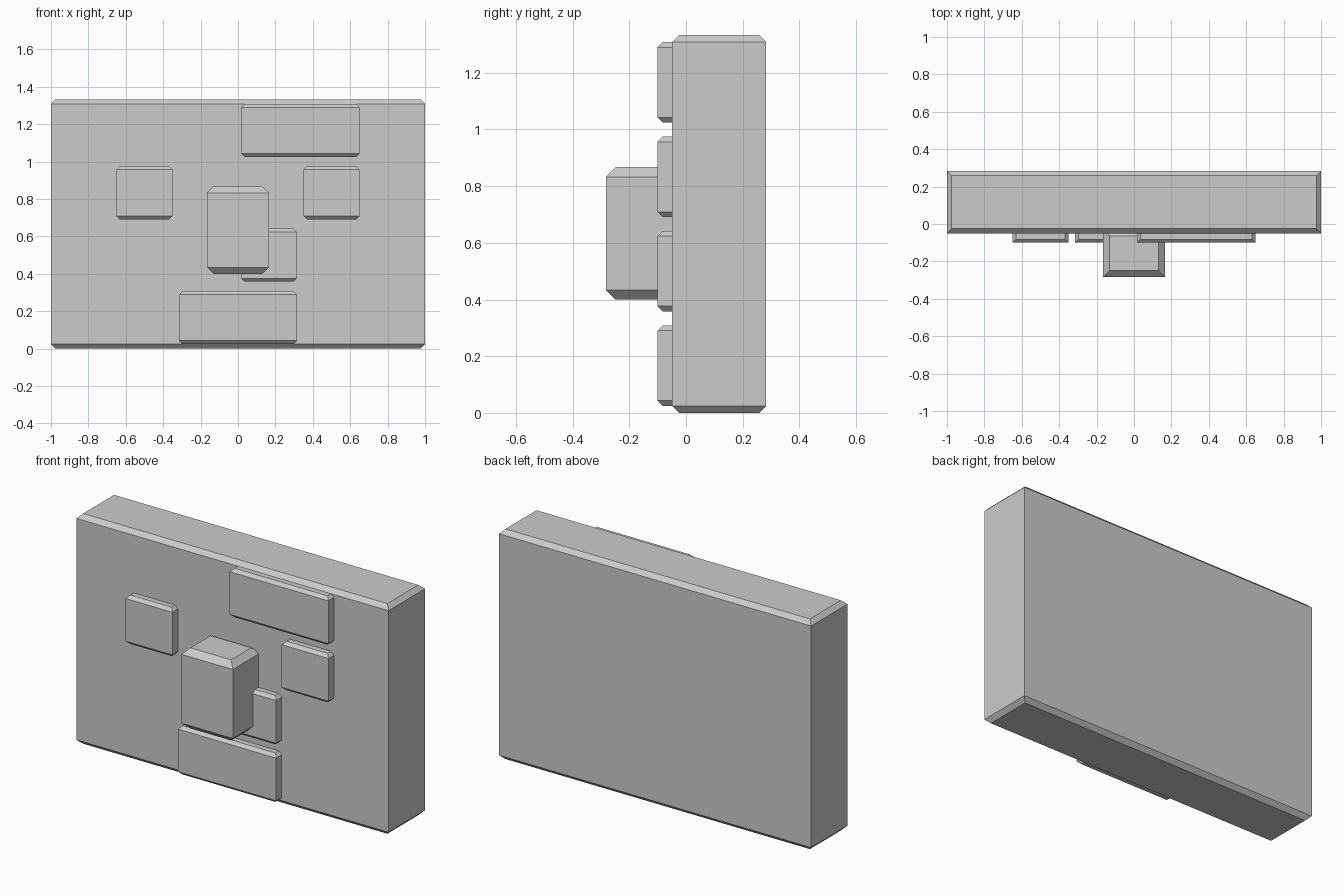
import bpy

if "Cube" in bpy.data.objects:
    bpy.data.objects.remove(bpy.data.objects["Cube"])


def block(name, x0, x1, y0, y1, z0, z1, b):
    """Box with chamfered top and bottom rims and sharp vertical edges."""
    verts = []
    for z, i in ((z0, b), (z0 + b, 0), (z1 - b, 0), (z1, b)):
        verts += [(x0 + i, y0 + i, z), (x1 - i, y0 + i, z),
                  (x1 - i, y1 - i, z), (x0 + i, y1 - i, z)]
    faces = [(3, 2, 1, 0), (12, 13, 14, 15)]
    for r in range(0, 12, 4):
        for k in range(4):
            n = (k + 1) % 4
            faces.append((r + k, r + n, r + n + 4, r + k + 4))
    mesh = bpy.data.meshes.new(name)
    mesh.from_pydata(verts, [], faces)
    obj = bpy.data.objects.new(name, mesh)
    bpy.context.collection.objects.link(obj)
    return obj


# Main wall slab
block("wall_slab", -1, 1, -0.05, 0.283, 0, 1.333, 0.025)

# Raised bricks on the front: (left, right, row), rows a third of a unit apart
bricks = [(-0.315, 0.315, 0), (0.017, 0.315, 1), (-0.65, -0.35, 2),
          (0.35, 0.65, 2), (0.017, 0.65, 3)]
for n, (xa, xb, row) in enumerate(bricks):
    z = 0.025 + row / 3
    block(f"raised_brick_{n + 1}", xa, xb, -0.1, 0, z, z + 0.283, 0.018)

# Large projecting block in the middle
block("centre_block", -0.165, 0.165, -0.283, -0.03, 0.4, 0.867, 0.034)
